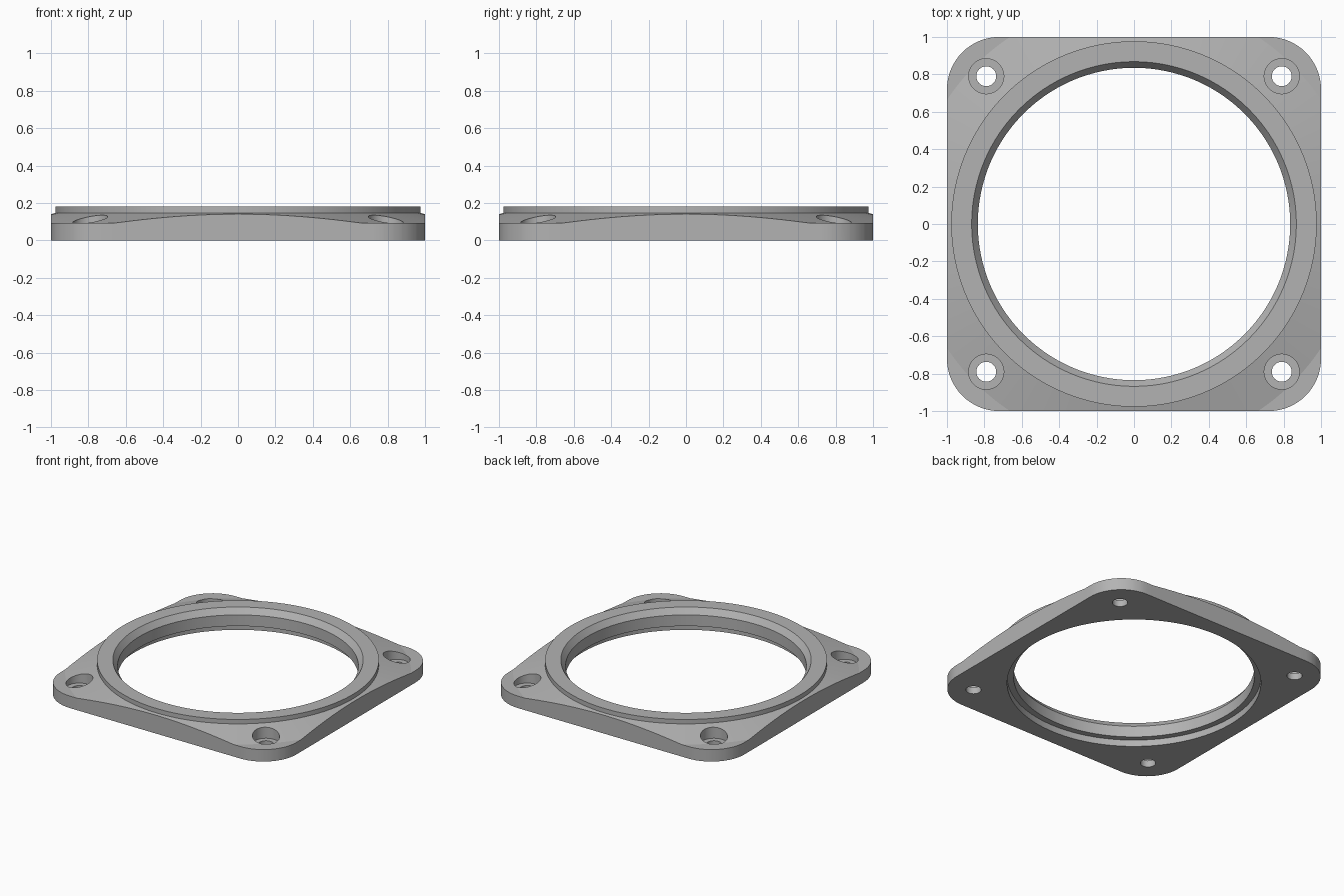
import bpy, bmesh
from math import sin, cos, pi, radians

if "Cube" in bpy.data.objects:
    bpy.data.objects.remove(bpy.data.objects["Cube"], do_unlink=True)

grey = bpy.data.materials.new("plain grey")
grey.use_nodes = True
COLOUR = (0.45, 0.45, 0.45, 1)
grey.diffuse_color = COLOUR
grey.node_tree.nodes["Principled BSDF"].inputs["Base Color"].default_value = COLOUR


def finish(bm, name):
    bmesh.ops.recalc_face_normals(bm, faces=bm.faces)
    mesh = bpy.data.meshes.new(name)
    bm.to_mesh(mesh)
    bm.free()
    mesh.materials.append(grey)
    obj = bpy.data.objects.new(name, mesh)
    bpy.context.collection.objects.link(obj)
    return obj


def revolve(name, profile, steps):
    """Closed (radius, height) profile turned around z."""
    bm = bmesh.new()
    rings = [[bm.verts.new((r * cos(2 * pi * i / steps), r * sin(2 * pi * i / steps), z))
              for i in range(steps)] for r, z in profile]
    for a, b in zip(rings, rings[1:] + rings[:1]):
        for i in range(steps):
            j = (i + 1) % steps
            bm.faces.new((a[i], a[j], b[j], b[i]))
    return finish(bm, name)


def prism(name, outline, bottom, top):
    bm = bmesh.new()
    face = bm.faces.new([bm.verts.new((x, y, bottom)) for x, y in outline])
    out = bmesh.ops.extrude_face_region(bm, geom=[face])
    for v in out["geom"]:
        if isinstance(v, bmesh.types.BMVert):
            v.co.z = top
    return finish(bm, name)


def circle(cx, cy, radius, steps=48):
    return [(cx + radius * cos(2 * pi * i / steps), cy + radius * sin(2 * pi * i / steps))
            for i in range(steps)]


def cut(obj, tool, operation):
    tool.hide_render = True
    mod = obj.modifiers.new("cut", "BOOLEAN")
    mod.object, mod.operation, mod.solver = tool, operation, "EXACT"
    bpy.context.view_layer.objects.active = obj
    bpy.ops.object.modifier_apply(modifier=mod.name)
    bpy.data.objects.remove(tool, do_unlink=True)


# Stepped bore, raised ring, sloping shoulder and flat corners in one profile
flange = revolve("mounting_flange", [
    (0.88, 0), (0.88, 0.05), (0.835, 0.05), (0.835, 0.135), (0.868, 0.18),
    (0.977, 0.18), (0.977, 0.146), (1.2, 0.092), (1.5, 0.092), (1.5, 0)], 160)

# Trim to a square with rounded corners
CORNER, ARC = 0.28, 16
square = []
for k, (sx, sy) in enumerate([(1, 1), (-1, 1), (-1, -1), (1, -1)]):
    for i in range(ARC + 1):
        a = (k + i / ARC) * pi / 2
        square.append((sx * (1 - CORNER) + CORNER * cos(a), sy * (1 - CORNER) + CORNER * sin(a)))
cut(flange, prism("outline_cutter", square, -0.1, 0.4), "INTERSECT")

# Counterbored screw holes in the corners
for x in (-0.79, 0.79):
    for y in (-0.79, 0.79):
        cut(flange, prism("counterbore_cutter", circle(x, y, 0.094), 0.05, 0.4), "DIFFERENCE")
        cut(flange, prism("hole_cutter", circle(x, y, 0.053), -0.1, 0.4), "DIFFERENCE")

bpy.ops.object.select_all(action="DESELECT")
flange.select_set(True)
bpy.context.view_layer.objects.active = flange
bpy.ops.object.shade_smooth_by_angle(angle=radians(10))
